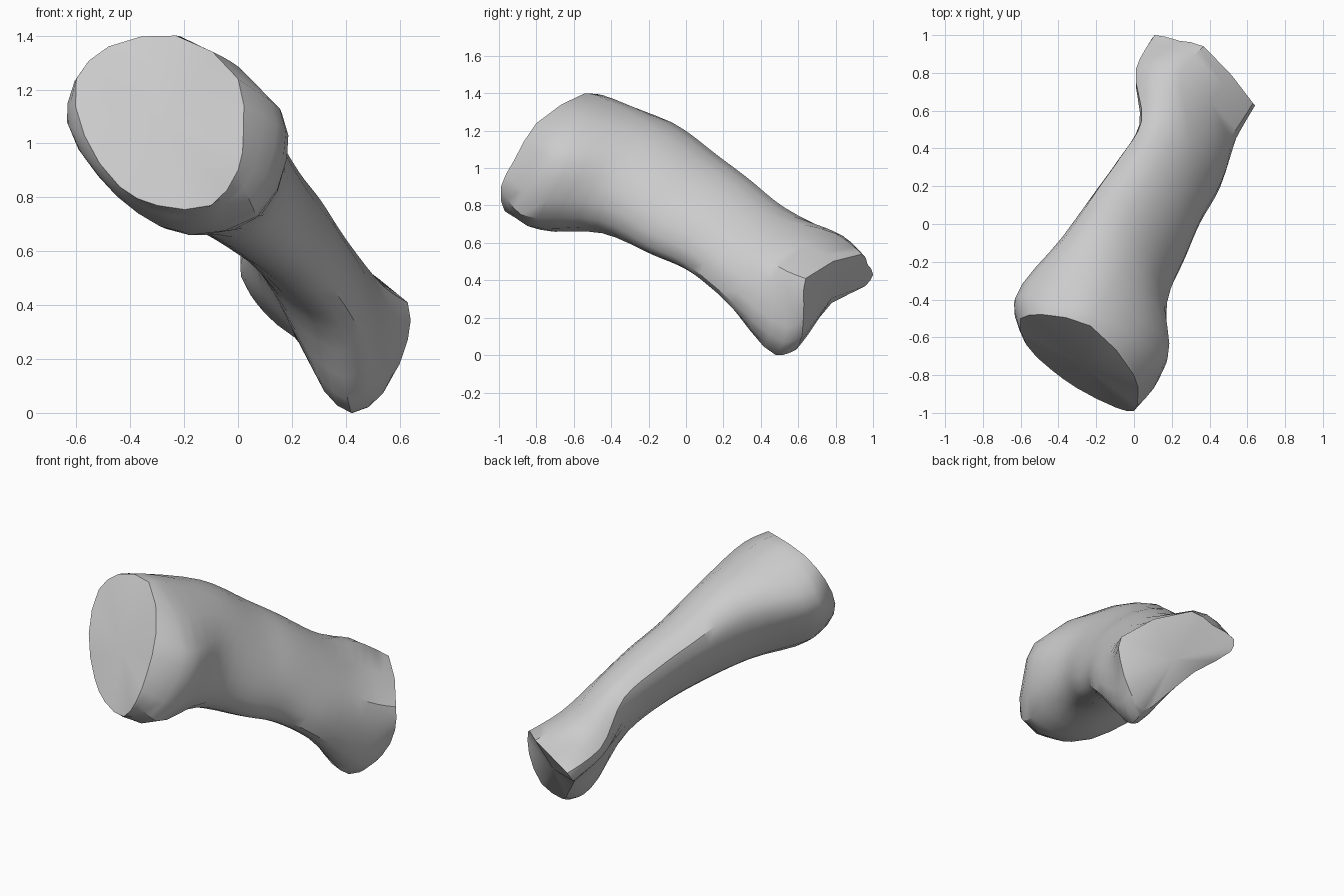
import bpy, bmesh, math
from mathutils import Vector

if "Cube" in bpy.data.objects:
    bpy.data.objects.remove(bpy.data.objects["Cube"])

N = 10                                     # control points around each section
AXIS = Vector((0.37, 0.83, -0.41)).normalized()
SIDE = AXIS.cross(Vector((0, 0, 1))).normalized()
UP = SIDE.cross(AXIS)
LONG, SHORT = (SIDE - UP).normalized(), (SIDE + UP).normalized()


def oval(x, y, z, long, upper, lower):
    """Tilted oval square to the shaft, flatter on its lower left side."""
    pts = []
    for i in range(N):
        a = 2 * math.pi * i / N + math.pi / 4
        r = upper if math.sin(a) > 0 else lower
        pts.append(Vector((x, y, z)) + LONG * long * math.cos(a) + SHORT * r * math.sin(a))
    return pts


def section(*pts):
    return [Vector(p) for p in pts]


def blend(p0, p1, p2, p3, u):
    """Centripetal spline from p1 to p2."""
    t = [0.0]
    for a, b in ((p0, p1), (p1, p2), (p2, p3)):
        t.append(t[-1] + max((b - a).length, 1e-4) ** 0.5)
    s = t[1] + (t[2] - t[1]) * u
    mix = lambda a, b, i, j: a * ((t[j] - s) / (t[j] - t[i])) + b * ((s - t[i]) / (t[j] - t[i]))
    a, b, c = mix(p0, p1, 0, 1), mix(p1, p2, 1, 2), mix(p2, p3, 2, 3)
    return mix(mix(a, b, 0, 2), mix(b, c, 1, 3), 1, 2)


# Large head: rim of the broad end face, then the widest section behind it
head_rim = section((0.02, -0.92, 1.04), (0.0, -0.8, 1.24), (-0.23, -0.54, 1.4), (-0.48, -0.48, 1.36),
                   (-0.6, -0.5, 1.24), (-0.57, -0.64, 1.03), (-0.44, -0.77, 0.84), (-0.3, -0.87, 0.77),
                   (-0.1, -0.97, 0.77), (0.0, -0.99, 0.9))
head_bulge = section((0.17, -0.74, 0.96), (0.155, -0.68, 1.13), (-0.2, -0.48, 1.39), (-0.45, -0.42, 1.35),
                     (-0.6, -0.38, 1.22), (-0.635, -0.42, 1.08), (-0.52, -0.55, 0.88), (-0.37, -0.65, 0.74),
                     (-0.2, -0.78, 0.67), (0.06, -0.88, 0.75))

# Shaft
shaft = [oval(-0.12, -0.26, 0.94, 0.385, 0.28, 0.23), oval(0.025, 0, 0.79, 0.36, 0.225, 0.165),
         oval(0.12, 0.17, 0.69, 0.335, 0.21, 0.145), oval(0.23, 0.36, 0.54, 0.335, 0.2, 0.13)]

# Small end: flared section with two lobes, then the rim of the slanted end face
foot_flare = section((0.57, 0.53, 0.25), (0.54, 0.5, 0.47), (0.25, 0.8, 0.65), (0.11, 0.85, 0.61),
                     (0.01, 0.82, 0.54), (0.03, 0.77, 0.47), (0.19, 0.62, 0.33), (0.32, 0.47, 0.08),
                     (0.42, 0.48, 0.0), (0.53, 0.52, 0.07))
foot_rim = section((0.63, 0.63, 0.27), (0.63, 0.64, 0.41), (0.37, 0.94, 0.54), (0.24, 0.97, 0.485),
                   (0.11, 1.0, 0.43), (0.1, 0.96, 0.37), (0.21, 0.78, 0.28), (0.34, 0.66, 0.12),
                   (0.43, 0.59, 0.03), (0.55, 0.62, 0.1))

# Smooth every section around, then along the bone
sections = [head_rim, head_bulge, *shaft, foot_flare, foot_rim]
sections = [[blend(r[i - 1], r[i], r[(i + 1) % N], r[(i + 2) % N], u)
             for i in range(N) for u in (0, 0.5)] for r in sections]
rings, last = [], len(sections) - 1
for k in range(last):
    quad = [sections[min(max(k + d, 0), last)] for d in (-1, 0, 1, 2)]
    for u in (0, 0.25, 0.5, 0.75):
        rings.append([blend(*p, u) for p in zip(*quad)])
rings.append(sections[-1])

# Skin the sections and close both ends
bm = bmesh.new()
loops = [[bm.verts.new(p) for p in r] for r in rings]
M = 2 * N
for a, b in zip(loops, loops[1:]):
    for i in range(M):
        j = (i + 1) % M
        bm.faces.new((a[i], a[j], b[j], b[i]))
for loop in (loops[0], loops[-1]):
    mid = bm.verts.new(sum((v.co for v in loop), Vector()) / M)
    for i in range(M):
        bm.faces.new((loop[i], loop[(i + 1) % M], mid))
bmesh.ops.recalc_face_normals(bm, faces=bm.faces)
mesh = bpy.data.meshes.new("bone")
bm.to_mesh(mesh)
bm.free()
bone = bpy.data.objects.new("bone", mesh)
bpy.context.collection.objects.link(bone)
bpy.context.view_layer.objects.active = bone
bone.select_set(True)
bpy.ops.object.shade_smooth_by_angle(angle=math.radians(35))
